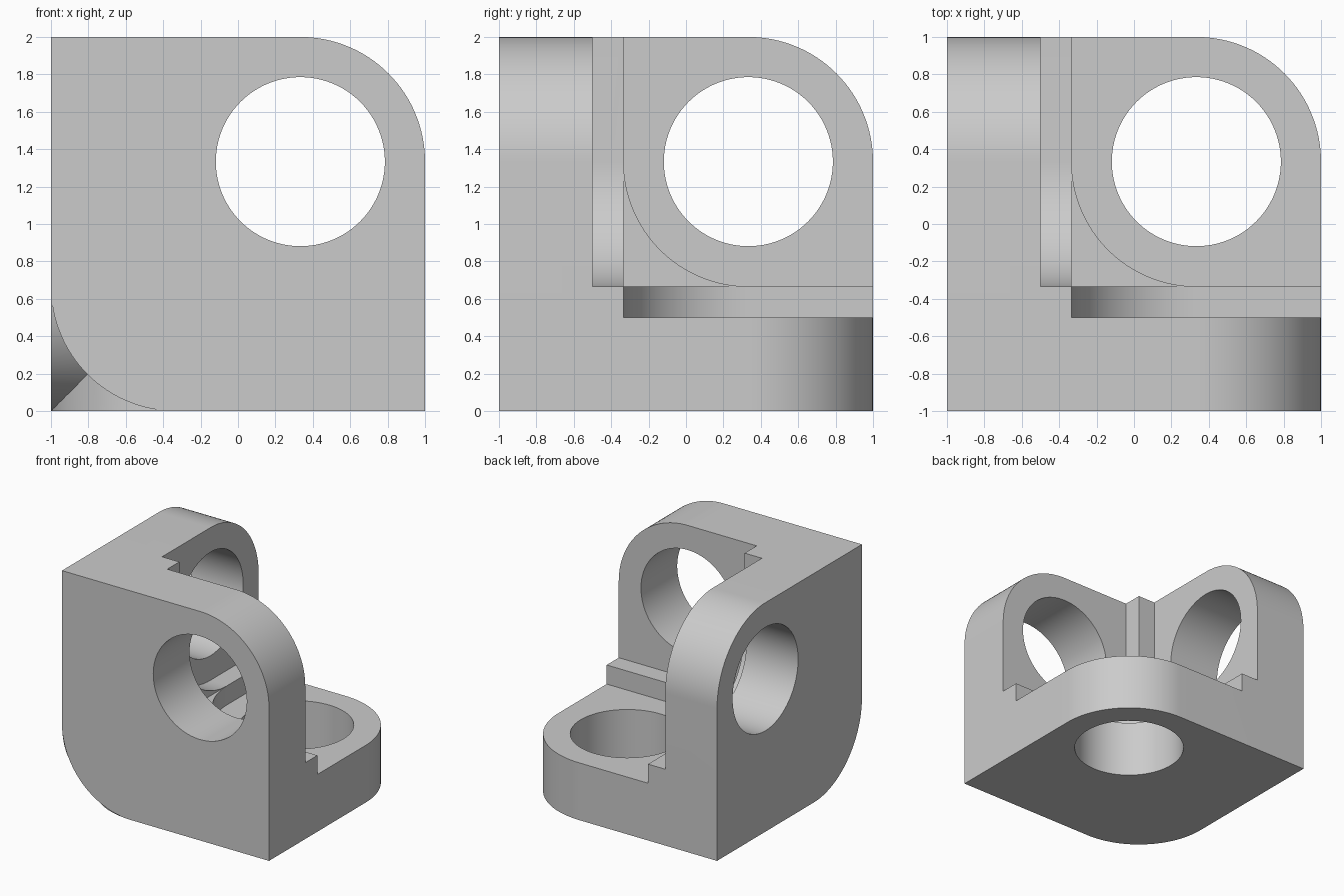
import bpy, bmesh
from math import cos, sin, radians
from mathutils import Vector

cube = bpy.data.objects.get("Cube")
if cube:
    bpy.data.objects.remove(cube, do_unlink=True)

SIZE = 2.0
WALL = SIZE / 4           # plate thickness
STEP = SIZE / 3           # height of the inner ledges, also the corner radius
FAR = SIZE - STEP         # centre of the holes and outer corners
HOLE = 0.452
ROOT = WALL - 0.1         # ledges start buried inside the plates

grey = bpy.data.materials.new("plain grey")
grey.use_nodes = True
colour = (0.6, 0.6, 0.6, 1)
grey.diffuse_color = colour
grey.node_tree.nodes["Principled BSDF"].inputs["Base Color"].default_value = colour


def arc(centre, radius, start, end, steps=32):
    angles = [radians(start + (end - start) * i / steps) for i in range(steps + 1)]
    return [(centre + radius * cos(t), centre + radius * sin(t)) for t in angles]


def extrude_profile(name, profile, axis, low, high):
    """Extrude a closed profile along one axis, measured from the shared corner."""
    bm = bmesh.new()

    def place(a, b, c):
        co = Vector((-1, -1, 0))
        co[axis] += c
        co[(axis + 1) % 3] += a
        co[(axis + 2) % 3] += b
        return bm.verts.new(co)

    bottom = [place(a, b, low) for a, b in profile]
    top = [place(a, b, high) for a, b in profile]
    bm.faces.new(bottom[::-1])
    bm.faces.new(top)
    n = len(profile)
    for i in range(n):
        j = (i + 1) % n
        bm.faces.new((bottom[i], bottom[j], top[j], top[i]))
    bmesh.ops.recalc_face_normals(bm, faces=bm.faces)
    mesh = bpy.data.meshes.new(name)
    bm.to_mesh(mesh)
    bm.free()
    mesh.materials.append(grey)
    obj = bpy.data.objects.new(name, mesh)
    bpy.context.collection.objects.link(obj)
    return obj


def combine(target, other, operation):
    """Apply a boolean and remove the helper."""
    mod = target.modifiers.new(operation.lower(), 'BOOLEAN')
    mod.operation = operation
    mod.solver = 'EXACT'
    mod.object = other
    bpy.context.view_layer.objects.active = target
    bpy.ops.object.modifier_apply(modifier=mod.name)
    bpy.data.objects.remove(other, do_unlink=True)


# Plate outline: square with two opposite corners rounded
plate = [(SIZE, 0)] + arc(FAR, STEP, 0, 90) + [(0, SIZE)] + arc(STEP, STEP, 180, 270)

# Ledge outline: L shape with a concave inner corner
ledge = ([(ROOT, ROOT), (SIZE, ROOT), (SIZE, STEP)] + arc(FAR, STEP, 270, 180)
         + [(STEP, SIZE), (ROOT, SIZE)])

# Hole outline
hole = arc(FAR, HOLE, 0, 360, 96)[:-1]

# Three plates meeting at one corner, each with its ledge
bracket = None
for axis, side in enumerate(("side", "front", "base")):
    for part in (extrude_profile(side + "_plate", plate, axis, 0, WALL),
                 extrude_profile(side + "_ledge", ledge, axis, ROOT, STEP)):
        if bracket:
            combine(bracket, part, 'UNION')
        else:
            bracket = part

# Round holes through the plates
for axis in range(3):
    cutter = extrude_profile("hole_cutter", hole, axis, -0.1, WALL + 0.05)
    cutter.hide_render = True
    combine(bracket, cutter, 'DIFFERENCE')

bracket.name = "corner_bracket"
bpy.ops.object.select_all(action='DESELECT')
bracket.select_set(True)
bpy.context.view_layer.objects.active = bracket
bpy.ops.object.shade_smooth_by_angle(angle=radians(30))
